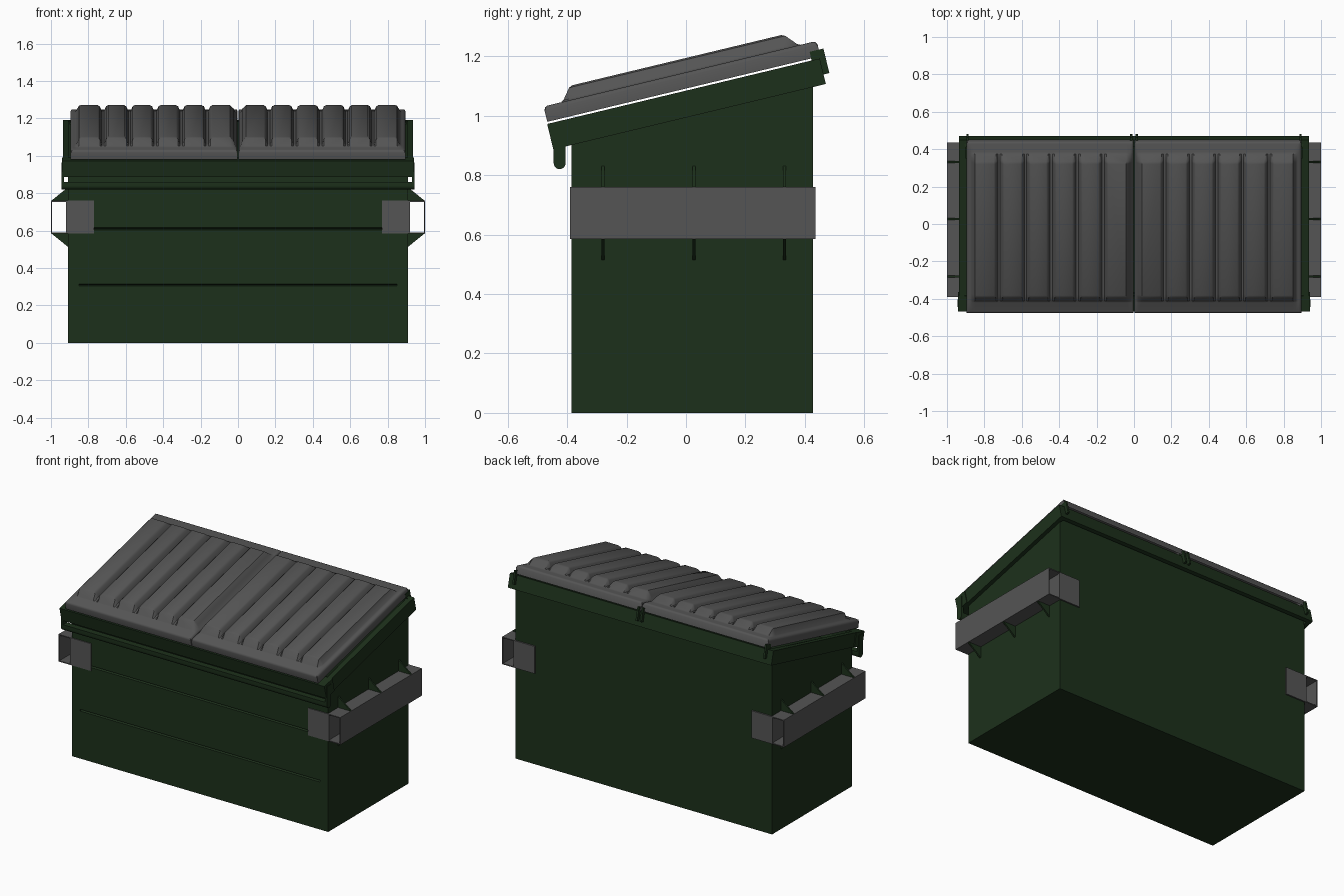
import bpy, bmesh, math

if "Cube" in bpy.data.objects:
    bpy.data.objects.remove(bpy.data.objects["Cube"])

SLOPE = math.radians(13.5)
C, S = math.cos(SLOPE), math.sin(SLOPE)


def material(name, rgb):
    m = bpy.data.materials.new(name)
    m.diffuse_color = (*rgb, 1)
    m.use_nodes = True
    m.node_tree.nodes["Principled BSDF"].inputs["Base Color"].default_value = m.diffuse_color
    return m


GREEN = material("green_paint", (0.012, 0.03, 0.011))
GREY = material("dark_grey", (0.09, 0.09, 0.09))


def tilt(s, t):
    """Point (y, z) at s along the sloping top and t above it."""
    return (-0.467 + s * C - t * S, 0.972 + s * S + t * C)


def tilt_box(s0, s1, t0, t1):
    return [tilt(s0, t0), tilt(s1, t0), tilt(s1, t1), tilt(s0, t1)]


def rect(a0, a1, b0, b1):
    return [(a0, b0), (a1, b0), (a1, b1), (a0, b1)]


def finish(name, bm, mat, mirror=False, smooth=None):
    bmesh.ops.recalc_face_normals(bm, faces=bm.faces)
    me = bpy.data.meshes.new(name)
    bm.to_mesh(me)
    bm.free()
    me.materials.append(mat)
    ob = bpy.data.objects.new(name, me)
    bpy.context.collection.objects.link(ob)
    if smooth:
        bpy.context.view_layer.objects.active = ob
        ob.select_set(True)
        bpy.ops.object.shade_smooth_by_angle(angle=math.radians(smooth))
        ob.select_set(False)
    if mirror:
        ob.modifiers.new("mirror", 'MIRROR').use_mirror_merge = False
    return ob


def add_prism(bm, pts, a0, a1, axis="x"):
    """Extrude a (y,z) profile along x, or an (x,z) profile along y."""
    def co(p, a):
        return (a, p[0], p[1]) if axis == "x" else (p[0], a, p[1])
    lo = [bm.verts.new(co(p, a0)) for p in pts]
    hi = [bm.verts.new(co(p, a1)) for p in pts]
    bm.faces.new(lo)
    bm.faces.new(hi)
    for i in range(len(pts)):
        j = (i + 1) % len(pts)
        bm.faces.new((lo[i], lo[j], hi[j], hi[i]))


def prisms(name, parts, mat, mirror=False, smooth=None):
    bm = bmesh.new()
    for p in parts:
        add_prism(bm, *p)
    return finish(name, bm, mat, mirror, smooth)


# Container body: sloped-top box, open at the top, with thin walls
side = [(-0.385, 0), (0.427, 0), (0.427, 1.183), (-0.385, 0.988)]
bm = bmesh.new()
add_prism(bm, side, -0.91, 0.91)
top = max(bm.faces, key=lambda f: f.calc_center_median().z)
bmesh.ops.delete(bm, geom=[top], context='FACES_ONLY')
body = finish("container_body", bm, GREEN)
wall = body.modifiers.new("wall", 'SOLIDIFY')
wall.thickness, wall.offset = 0.02, -1

# Pressed creases across the front wall
for z, half in ((0.31, 0.85), (0.61, 0.909)):
    v = [(-0.40, z - 0.014), (-0.375, z), (-0.40, z + 0.014)]
    cut = prisms("crease_cutter", [(v, -half, half)], GREEN)
    cut.hide_render = True
    cut.hide_set(True)
    b = body.modifiers.new("crease", 'BOOLEAN')
    b.object, b.operation, b.solver = cut, 'DIFFERENCE', 'EXACT'

# Rim around the sloping opening
prisms("rim_sides", [(tilt_box(0.0, 0.94, -0.088, 0), 0.905, 0.935)], GREEN, mirror=True)
prisms("rim_front", [(tilt_box(0, 0.085, -0.088, 0), -0.94, 0.94)], GREEN)
prisms("rim_back", [(tilt_box(0.92, 0.943, -0.088, 0), -0.935, 0.935)], GREEN)


# Front bar below the rim, hung from round-ended tabs
def hook(z_top):
    arc = [math.pi * (1 + i / 8) for i in range(9)]
    return [(-0.425 + 0.02 * math.cos(a), 0.84 + 0.02 * math.sin(a)) for a in arc] + \
        [(-0.405, z_top), (-0.445, z_top)]


prisms("front_bar", [(hook(0.86), -0.935, 0.935)], GREEN, smooth=35)
prisms("front_bar_tabs", [(hook(0.965), 0.93, 0.944)], GREEN, mirror=True, smooth=35)

# Fork pockets: open-ended sleeves with plates wrapping onto front and back
X0, X1, Z0, Z1, Y0, Y1, T = 0.91, 1.0, 0.585, 0.76, -0.391, 0.436, 0.006
prisms("fork_pockets", [
    (rect(X1 - T, X1, Z0, Z1), Y0, Y1, "y"),
    (rect(X0, X0 + T, Z0, Z1), Y0, Y1, "y"),
    (rect(X0, X1, Z1 - T, Z1), Y0, Y1, "y"),
    (rect(X0, X1, Z0, Z0 + T), Y0, Y1, "y"),
    (rect(0.77, 0.92, Z0, Z1), Y0, -0.384, "y"),
    (rect(0.77, 0.92, Z0, Z1), 0.426, Y1, "y")], GREY, mirror=True)

# Triangular gussets above and below each pocket
gussets = []
for y in (-0.28, 0.027, 0.332):
    for z, tip in ((Z1, 0.835), (Z0, 0.51)):
        gussets.append(([(0.905, z), (0.998, z), (0.905, tip)], y - 0.005, y + 0.005, "y"))
prisms("pocket_gussets", gussets, GREEN, mirror=True)

# Hinge tabs on the back rim
prisms("hinge_tabs", [(tilt_box(0.915, 0.963, -0.055, 0.03), x - 0.006, x + 0.006)
                      for x in (0.015, 0.89)], GREEN, mirror=True)


# Ribbed lid: one half as a height grid, mirrored
def interp(table, v):
    for (a, fa), (b, fb) in zip(table, table[1:]):
        if a <= v <= b:
            return fa + (fb - fa) * (v - a) / (b - a)
    return 0.0


rib_s = [(0.063, 0), (0.072, 0.12), (0.100, 0.88), (0.113, 1),
         (0.835, 1), (0.848, 0.88), (0.880, 0.12), (0.891, 0)]
rib_x = [(0.012, 0), (0.022, 0.5), (0.042, 1)]
for g in (0.165, 0.303, 0.442, 0.58, 0.722):
    rib_x += [(g - 0.028, 1), (g - 0.017, 0.8), (g - 0.006, 0.2),
              (g + 0.006, 0.2), (g + 0.017, 0.8), (g + 0.028, 1)]
rib_x += [(0.838, 1), (0.850, 0.88), (0.866, 0.12), (0.875, 0)]


def rows(lo, hi, table):
    """Grid positions with the drop of the rolled edge and skirt at each end."""
    edge = [(0, 0.053), (0, 0.013), (0.004, 0.004), (0.012, 0)]
    return [(lo + d, h) for d, h in edge if lo + d < table[0][0]] + \
        [(v, 0) for v, _ in table] + [(hi - d, h) for d, h in reversed(edge)]


bm = bmesh.new()
grid = []
for x, dx in rows(0.002, 0.895, rib_x):
    line = []
    for s, ds in rows(0.002, 0.947, rib_s):
        t = 0.06 + 0.047 * min(interp(rib_x, x), interp(rib_s, s)) - max(dx, ds)
        line.append(bm.verts.new((x, *tilt(s, t))))
    grid.append(line)
for a, b in zip(grid, grid[1:]):
    for i in range(len(a) - 1):
        bm.faces.new((a[i], b[i], b[i + 1], a[i + 1]))
bmesh.ops.remove_doubles(bm, verts=bm.verts, dist=0.0001)
finish("ribbed_lids", bm, GREY, mirror=True, smooth=40)
